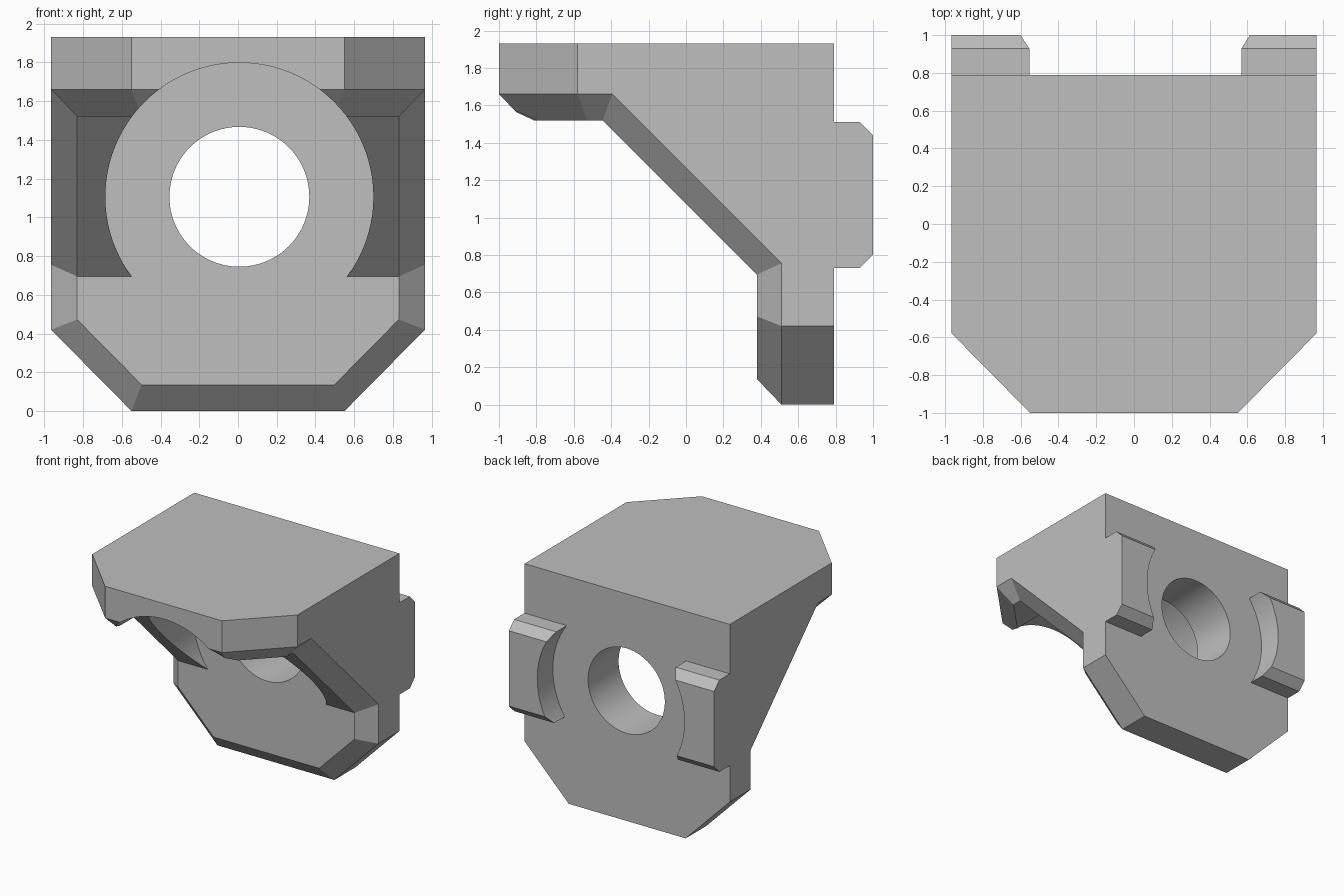
import bpy
import bmesh
from math import cos, sin, tau

if "Cube" in bpy.data.objects:
    bpy.data.objects.remove(bpy.data.objects["Cube"])

HALF, BACK, TOP = 0.965, 0.79, 1.93
BORE_X, BORE_Z = 0.007, 1.106

grey = bpy.data.materials.new("light grey")
grey.use_nodes = True
colour = (0.52, 0.52, 0.52, 1)
grey.diffuse_color = colour
grey.node_tree.nodes["Principled BSDF"].inputs["Base Color"].default_value = colour


def make_object(name, bm):
    bmesh.ops.recalc_face_normals(bm, faces=bm.faces)
    mesh = bpy.data.meshes.new(name)
    bm.to_mesh(mesh)
    bm.free()
    mesh.materials.append(grey)
    obj = bpy.data.objects.new(name, mesh)
    bpy.context.collection.objects.link(obj)
    return obj


def prism(name, ring_a, ring_b):
    """Solid between two matching rings of points."""
    bm = bmesh.new()
    a = [bm.verts.new(p) for p in ring_a]
    b = [bm.verts.new(p) for p in ring_b]
    bm.faces.new(a)
    bm.faces.new(b[::-1])
    for i in range(len(a)):
        j = (i + 1) % len(a)
        bm.faces.new((a[i], b[i], b[j], a[j]))
    return make_object(name, bm)


def bore_cutter(name, radius, y0, y1, sides=96):
    def ring(y):
        return [(BORE_X + radius * cos(tau * i / sides), y,
                 BORE_Z + radius * sin(tau * i / sides)) for i in range(sides)]
    cutter = prism(name, ring(y0), ring(y1))
    cutter.hide_render = True
    return cutter


def cut(obj, cutter):
    mod = obj.modifiers.new("cut", 'BOOLEAN')
    mod.operation, mod.solver, mod.object = 'DIFFERENCE', 'EXACT', cutter
    bpy.ops.object.select_all(action='DESELECT')
    bpy.context.view_layer.objects.active = obj
    obj.select_set(True)
    bpy.ops.object.modifier_apply(modifier=mod.name)
    bpy.data.objects.remove(cutter)


def finish(obj):
    bpy.ops.object.select_all(action='DESELECT')
    bpy.context.view_layer.objects.active = obj
    obj.select_set(True)
    bpy.ops.object.shade_smooth_by_angle(angle=0.26)


# Bracket body: half rims, mirrored in x
rim = [(0.55, 0.51, 0), (HALF, 0.51, 0.42), (HALF, 0.51, 0.755),
       (HALF, -0.395, 1.66), (HALF, -0.58, 1.66), (0.55, -1, 1.66)]
inset = [(0.497, 0.38, 0.135), (0.83, 0.38, 0.472), (0.83, 0.38, 0.695),
         (0.83, -0.445, 1.52), (0.83, -0.528, 1.52), (0.497, -0.865, 1.52)]
shell = [(0.55, BACK, 0), (HALF, BACK, 0.42), (HALF, BACK, TOP),
         (HALF, -0.58, TOP), (0.55, -1, TOP)]

bm = bmesh.new()
sides = []
for s in (1, -1):
    sides.append([[bm.verts.new((s * x, y, z)) for x, y, z in row]
                  for row in (rim, inset, shell)])

for r, n, b in sides:
    for i in range(5):                          # bevelled inner edge
        bm.faces.new((r[i], r[i + 1], n[i + 1], n[i]))
    bm.faces.new((r[0], r[1], b[1], b[0]))      # lower corner
    bm.faces.new((r[1], r[2], r[3], r[4], b[3], b[2], b[1]))  # flank
    bm.faces.new((r[4], r[5], b[4], b[3]))      # front corner

(r, n, b), (R, N, B) = sides


def span(left, right):
    bm.faces.new(left + right[::-1])


span(n[0:3], N[0:3])                # wall face
span(n[2:4], N[2:4])                # sloping face
span(n[3:6], N[3:6])                # underside of the shelf
span(b[0:3], B[0:3])                # back
span(b[2:5], B[2:5])                # top
span([r[5], b[4]], [R[5], B[4]])    # front edge
span([r[0], b[0]], [R[0], B[0]])    # bottom edge
span([r[0], n[0]], [R[0], N[0]])    # lower bevel
span([r[5], n[5]], [R[5], N[5]])    # front bevel

body = make_object("bracket_body", bm)
cut(body, bore_cutter("head_clearance", 0.692, -1.5, 0.38))
cut(body, bore_cutter("screw_hole", 0.361, 0, 1.5))
finish(body)

# Locating tabs on the back, hollowed around the screw hole
profile = [(BACK, 0.73), (0.93, 0.73), (1, 0.80),
           (1, 1.44), (0.93, 1.51), (BACK, 1.51)]
for name, s in (("left_tab", 1), ("right_tab", -1)):
    tab = prism(name, [(s * 0.4, y, z) for y, z in profile],
                [(s * HALF, y, z) for y, z in profile])
    cut(tab, bore_cutter("tab_clearance", 0.692, 0.5, 1.5))
    finish(tab)
